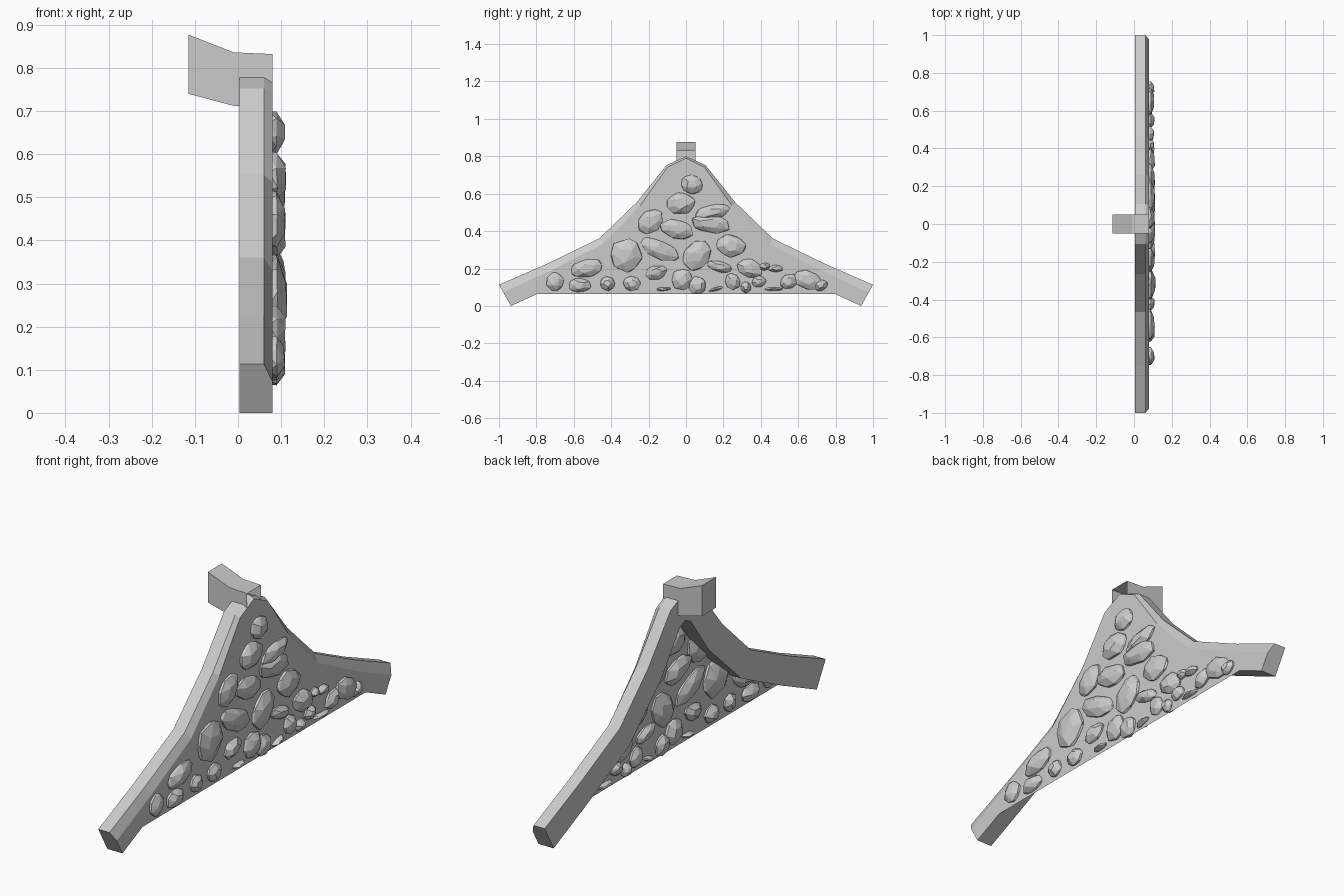
import bpy
import bmesh
import random
from math import cos, sin, pi, radians
from mathutils import Vector

random.seed(4)
cube = bpy.data.objects.get("Cube")
if cube:
    bpy.data.objects.remove(cube, do_unlink=True)

grey = bpy.data.materials.new("plain grey")
grey.use_nodes = True
COLOUR = (0.6, 0.6, 0.6, 1)
grey.diffuse_color = COLOUR
grey.node_tree.nodes["Principled BSDF"].inputs["Base Color"].default_value = COLOUR


def make_object(name, bm, fix_normals=True):
    if fix_normals:
        bmesh.ops.recalc_face_normals(bm, faces=bm.faces)
    mesh = bpy.data.meshes.new(name)
    bm.to_mesh(mesh)
    bm.free()
    mesh.materials.append(grey)
    obj = bpy.data.objects.new(name, mesh)
    bpy.context.collection.objects.link(obj)
    return obj


def loft(name, sections, cap_start=True, cap_end=True):
    """Skin a row of matching closed sections."""
    bm = bmesh.new()
    rings = [[bm.verts.new(p) for p in section] for section in sections]
    for a, b in zip(rings, rings[1:]):
        for i in range(len(a)):
            j = (i + 1) % len(a)
            bm.faces.new((a[i], a[j], b[j], b[i]))
    if cap_start:
        bm.faces.new(rings[0])
    if cap_end:
        bm.faces.new(rings[-1])
    return make_object(name, bm)


def mirrored(half):
    """Extend a half path, eave to ridge, over to the other side."""
    return half + [(-y, *rest) for y, *rest in reversed(half[:-1])]


# Curved gable beam: outer edge, inner edge and chamfer share, eave to ridge
BACK, SHOULDER, FACE = 0.004, 0.06, 0.08
outer = mirrored([(-1, .113), (-.75, .222), (-.465, .36),
                  (-.265, .552), (-.105, .752), (0, .8)])
inner = mirrored([(-.936, 0), (-.69, .112), (-.4, .255),
                  (-.17, .47), (-.04, .65), (0, .67)])
chamfer = [.36, .33, .28, .2, .1, .08]
chamfer += chamfer[-2::-1]


def beam_section(o, i, share):
    o, i = Vector(o), Vector(i)
    edge = o.lerp(i, share)
    return [(BACK, *o), (SHOULDER, *o), (FACE, *edge), (FACE, *i), (BACK, *i)]


loft("gable_beam", [beam_section(*s) for s in zip(outer, inner, chamfer)])

# Ridge beam, tilted up at the rear and open at the face
W = 0.05
ridge = [(-.115, .74, .877), (-.01, .712, .836), (FACE, .709, .832)]
loft("ridge_beam",
     [[(x, -W, lo), (x, W, lo), (x, W, hi), (x, -W, hi)] for x, lo, hi in ridge],
     cap_end=False)

# Thin wall sheet filling the gable
bm = bmesh.new()
outline = mirrored([(-.87, .065), (-.44, .31), (-.25, .5), (-.1, .67), (0, .765)])
bm.faces.new([bm.verts.new((FACE + .0004, y, z)) for y, z in reversed(outline)])
make_object("gable_wall", bm, fix_normals=False)

# Stones, in hundredths: y, z, half width, half height, tilt in degrees
large_stones = [
    (3, 65, 6, 5, -15), (-3, 55, 8, 6, 0), (-19, 45, 8, 6, 40),
    (14, 50, 10, 4, 12), (13, 44, 11, 5, -8), (-5, 41, 10, 5, -12),
    (-32, 27, 9, 9, 0), (-14, 30, 11, 5, -25), (6, 27, 9, 7, 50),
    (24, 32, 8, 6, -10), (-53, 20, 9, 5, 12), (18, 21, 7, 3, -12),
    (34, 20, 7, 5, -25), (65, 14, 8, 5, -20),
]
small_stones = [
    (-16, 18, 6, 4), (-2, 14, 6, 6), (-70, 13, 5, 5), (-57, 11, 6, 4),
    (-42, 12, 4, 4), (-29, 12, 5, 4), (-12, 9, 4, 1), (6, 11, 5, 5),
    (16, 9, 4, 1), (25, 13, 4, 5), (32, 10, 3, 3), (39, 13, 4, 3),
    (48, 20, 4, 2), (42, 21, 3, 2), (47, 9, 5, 1), (55, 13, 5, 4),
    (72, 11, 4, 3),
]


def stone(index, y, z, half_w, half_h, tilt):
    """Faceted pebble: hull of a wide rim between two narrower rings."""
    depth = 0.022 + 0.0012 * min(half_w, half_h)
    bm = bmesh.new()
    for level, count, size in ((-1, 5, .5), (-.3, 8, 1), (.35, 8, .98), (1, 5, .5)):
        turn = random.random()
        for k in range(count):
            a = 2 * pi * (k + turn + random.uniform(-.2, .2)) / count
            r = size * random.uniform(.9, 1.06) / 100
            u, v = half_w * r * cos(a), half_h * r * sin(a)
            t = radians(tilt)
            bm.verts.new((FACE + depth * level * random.uniform(.85, 1.1),
                          y / 100 + u * cos(t) - v * sin(t),
                          z / 100 + u * sin(t) + v * cos(t)))
    hull = bmesh.ops.convex_hull(bm, input=bm.verts)
    loose = {e for e in hull["geom_interior"] if isinstance(e, bmesh.types.BMVert)}
    bmesh.ops.delete(bm, geom=list(loose), context="VERTS")
    bmesh.ops.dissolve_limit(bm, angle_limit=radians(8), verts=bm.verts, edges=bm.edges)
    make_object(f"wall_stone_{index}", bm)


for n, s in enumerate(large_stones):
    stone(n, *s)
for n, s in enumerate(small_stones, len(large_stones)):
    stone(n, *s, random.uniform(-5, 25))
